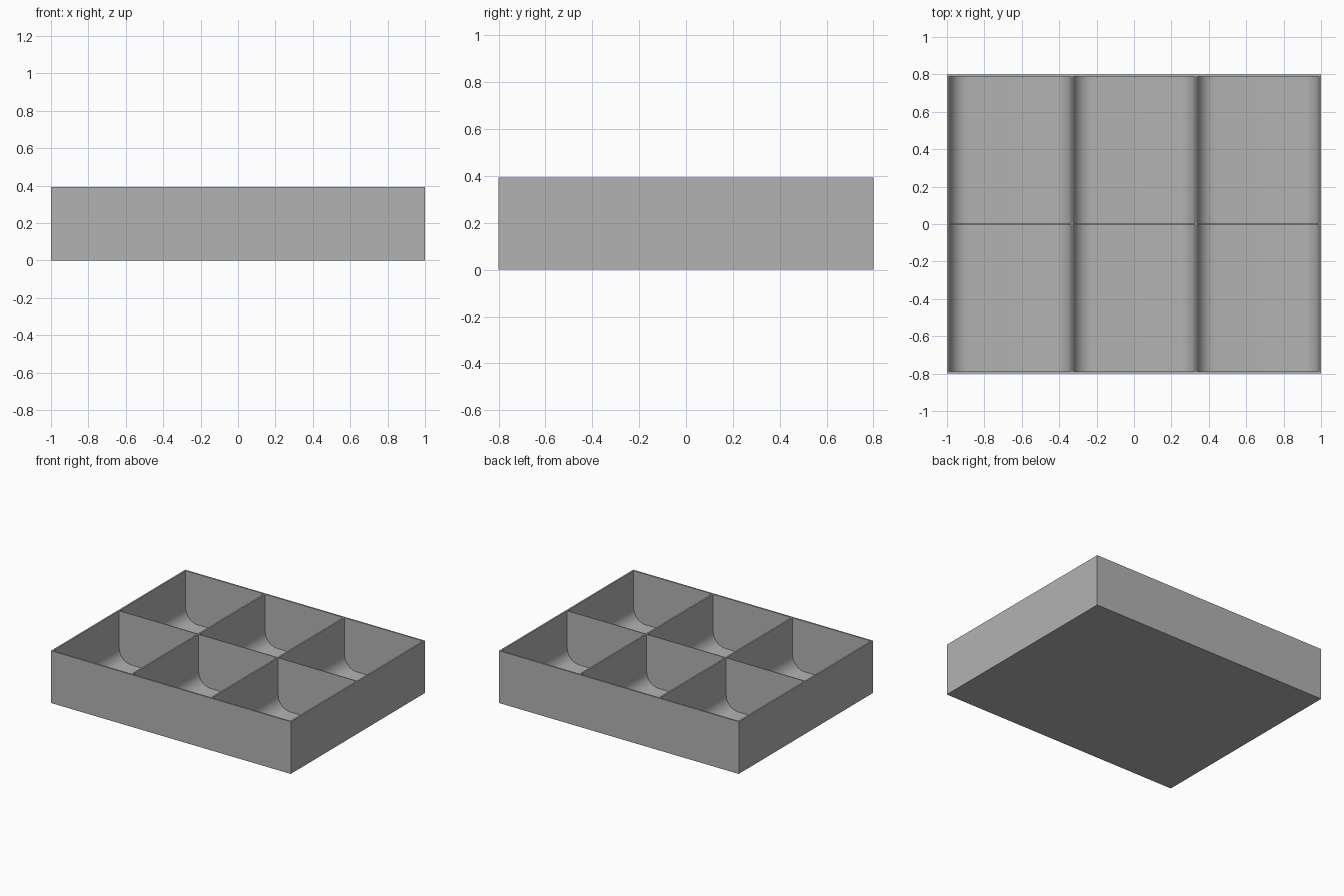
import bpy, bmesh
from math import sin, cos, pi

W, D, H = 2.0, 1.6, 0.393       # outer size
WALL, FLOOR = 0.012, 0.012      # shell thickness
DIV_X, DIV_Y = 0.012, 0.006     # divider thickness
R, STEPS = 0.1, 10              # floor fillet
COLS, ROWS = 3, 2

if "Cube" in bpy.data.objects:
    bpy.data.objects.remove(bpy.data.objects["Cube"])

# Material
grey = bpy.data.materials.new("plain grey")
grey.use_nodes = True
colour = (0.45, 0.45, 0.45, 1)
grey.diffuse_color = colour
grey.node_tree.nodes["Principled BSDF"].inputs["Base Color"].default_value = colour


def make_object(name, bm):
    bmesh.ops.recalc_face_normals(bm, faces=bm.faces)
    mesh = bpy.data.meshes.new(name)
    bm.to_mesh(mesh)
    bm.free()
    mesh.materials.append(grey)
    ob = bpy.data.objects.new(name, mesh)
    bpy.context.collection.objects.link(ob)
    return ob


def add_pocket(bm, x0, x1, y0, y1):
    """Pocket volume with rounded lower edges along its two x sides."""
    top = H + 0.1
    arc = [i / STEPS * pi / 2 for i in range(STEPS + 1)]
    left = [(x0 + R - R * cos(a), FLOOR + R - R * sin(a)) for a in arc]
    right = [(x0 + x1 - x, z) for x, z in reversed(left)]
    outline = [(x0, top)] + left + right + [(x1, top)]
    face = bm.faces.new([bm.verts.new((x, y0, z)) for x, z in outline])
    moved = bmesh.ops.extrude_face_region(bm, geom=[face])["geom"]
    verts = [g for g in moved if isinstance(g, bmesh.types.BMVert)]
    bmesh.ops.translate(bm, verts=verts, vec=(0, y1 - y0, 0))


# Outer block
bm = bmesh.new()
bmesh.ops.create_cube(bm, size=1)
bmesh.ops.scale(bm, verts=bm.verts, vec=(W, D, H))
bmesh.ops.translate(bm, verts=bm.verts, vec=(0, 0, H / 2))
tray = make_object("divided_tray", bm)

# Grid of compartments
cell_x = (W - 2 * WALL - (COLS - 1) * DIV_X) / COLS
cell_y = (D - 2 * WALL - (ROWS - 1) * DIV_Y) / ROWS
bm = bmesh.new()
for i in range(COLS):
    for j in range(ROWS):
        x = -W / 2 + WALL + i * (cell_x + DIV_X)
        y = -D / 2 + WALL + j * (cell_y + DIV_Y)
        add_pocket(bm, x, x + cell_x, y, y + cell_y)
pockets = make_object("compartment_cutter", bm)
pockets.hide_render = True

# Hollow out the block
cut = tray.modifiers.new("compartments", 'BOOLEAN')
cut.operation = 'DIFFERENCE'
cut.solver = 'EXACT'
cut.object = pockets
bpy.ops.object.select_all(action='DESELECT')
bpy.context.view_layer.objects.active = tray
tray.select_set(True)
bpy.ops.object.modifier_apply(modifier=cut.name)
bpy.data.objects.remove(pockets)
bpy.ops.object.shade_smooth_by_angle()
